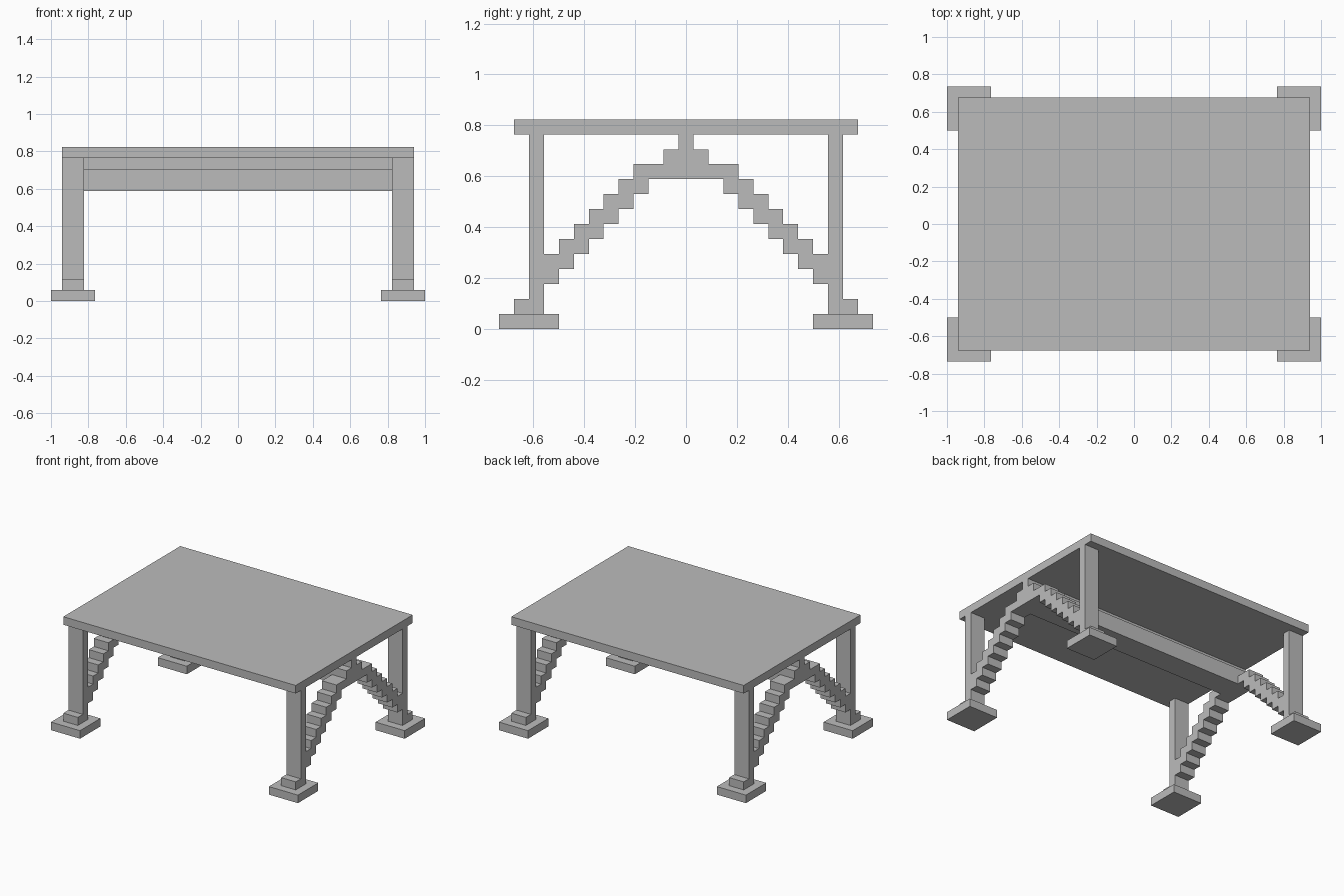
import bpy
import bmesh

U = 2 / 34  # building module: every part is a multiple of it

cube = bpy.data.objects.get("Cube")
if cube:
    bpy.data.objects.remove(cube, do_unlink=True)

grey = bpy.data.materials.new("plain grey")
grey.use_nodes = True
colour = (0.5, 0.5, 0.5, 1)
grey.diffuse_color = colour
grey.node_tree.nodes["Principled BSDF"].inputs["Base Color"].default_value = colour


def extrude_profile(name, profile, x0, x1):
    """Extrude a closed (y, z) outline in modules from x0 to x1."""
    bm = bmesh.new()
    face = bm.faces.new([bm.verts.new((x0 * U, y * U, z * U)) for y, z in profile])
    result = bmesh.ops.extrude_face_region(bm, geom=[face])
    verts = [v for v in result["geom"] if isinstance(v, bmesh.types.BMVert)]
    bmesh.ops.translate(bm, verts=verts, vec=((x1 - x0) * U, 0, 0))
    bmesh.ops.recalc_face_normals(bm, faces=bm.faces)
    mesh = bpy.data.meshes.new(name)
    bm.to_mesh(mesh)
    bm.free()
    mesh.materials.append(grey)
    obj = bpy.data.objects.new(name, mesh)
    bpy.context.collection.objects.link(obj)
    return obj


def box(name, x0, x1, y0, y1, z0, z1):
    return extrude_profile(name, [(y0, z0), (y1, z0), (y1, z1), (y0, z1)], x0, x1)


def mirrored(half):
    """Complete a half outline by reflecting it across y = 0."""
    return half + [(-y, z) for y, z in reversed(half)]


# Table top
box("table_top", -16, 16, -11.5, 11.5, 13, 14)

# Long central beam, T-shaped in section
beam = mirrored([(1.5, 10), (1.5, 12), (0.5, 12), (0.5, 13)])
extrude_profile("central_beam", beam, -14, 14)

# Stepped brace outline: lower staircase going out, upper one coming back in
half = []
for i in range(7):
    half += [(2.5 + i, 10 - i), (2.5 + i, 9 - i)]
half.append((9.5, 3))
for i in range(6):
    half += [(9.5 - i, 5 + i), (8.5 - i, 5 + i)]
half += [(3.5, 11), (1.5, 11), (1.5, 12), (0.5, 12), (0.5, 13)]
brace = mirrored(half)

for side, sx in (("left", 1), ("right", -1)):
    inner, outer = sorted((14 * sx, 16 * sx))
    extrude_profile(f"stepped_brace_{side}", brace, inner, outer)
    for end, sy in (("front", -1), ("back", 1)):
        tag = f"{end}_{side}"
        box(f"leg_{tag}", inner, outer, *sorted((9.5 * sy, 10.5 * sy)), 1, 13)
        box(f"leg_step_{tag}", inner, outer, *sorted((10.5 * sy, 11.5 * sy)), 1, 2)
        box(f"foot_{tag}", *sorted((13 * sx, 17 * sx)),
            *sorted((8.5 * sy, 12.5 * sy)), 0, 1)
